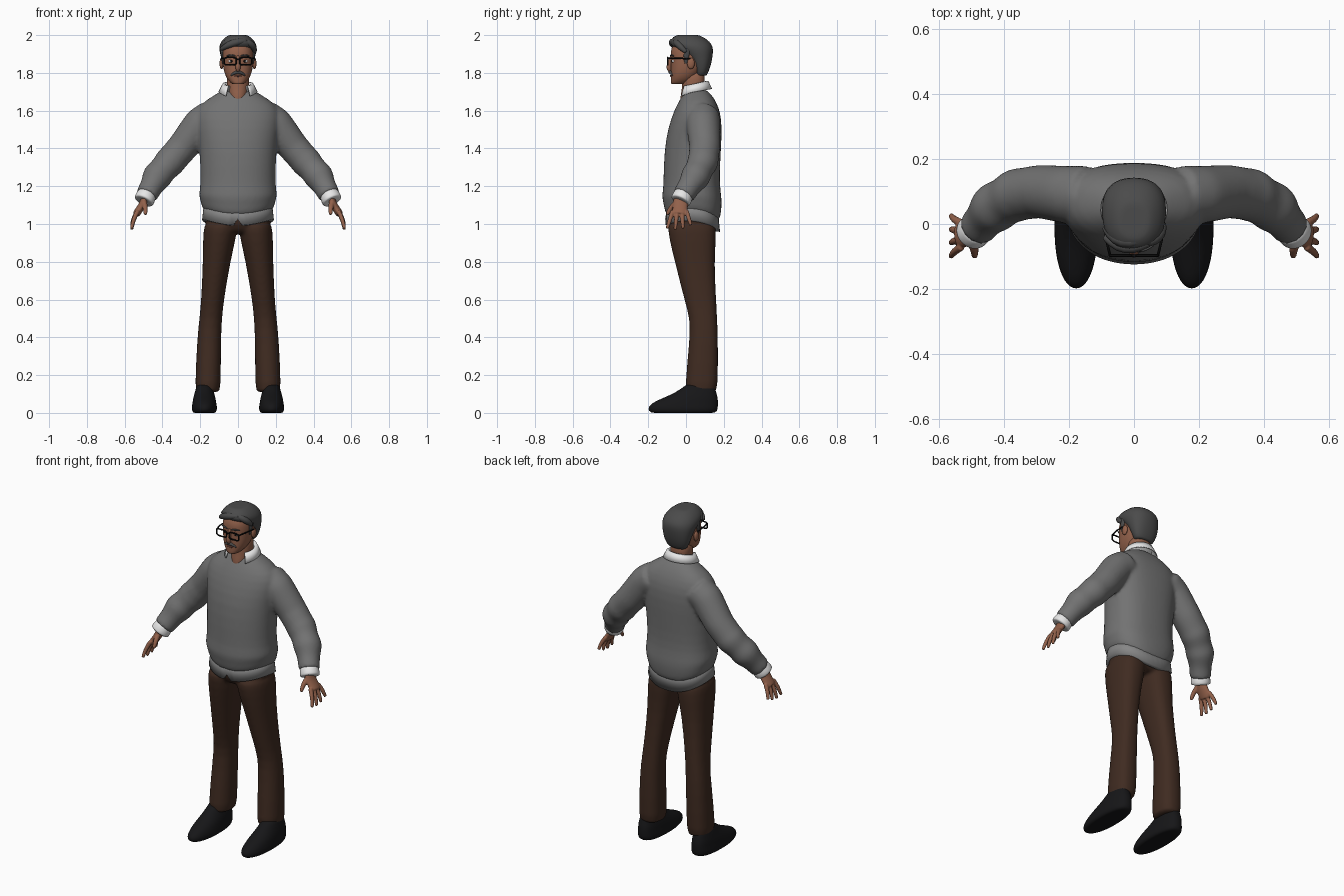
import bpy, bmesh, math
from mathutils import Vector

default_cube = bpy.data.objects.get("Cube")
if default_cube:
    bpy.data.objects.remove(default_cube)


def material(name, *rgb):
    mat = bpy.data.materials.new(name)
    mat.use_nodes = True
    mat.diffuse_color = (*rgb, 1)
    mat.node_tree.nodes["Principled BSDF"].inputs["Base Color"].default_value = (*rgb, 1)
    return mat


wool = material("grey wool", .17, .17, .17)
pale_wool = material("pale grey hem", .24, .24, .24)
white = material("white cotton", .8, .8, .8)
brown = material("brown cloth", .05, .024, .015)
skin = material("skin", .29, .12, .07)
lip = material("lips", .2, .07, .05)
grey = material("grey hair", .07, .07, .07)
black = material("black leather", .008, .008, .009)
frame = material("black frame", .004, .004, .004)


def bridge(bm, rings, closed=False):
    """Join rings of points with quads; open ends get an inset flat cap."""
    if not closed:
        def inset(ring):
            middle = sum(ring, Vector()) / len(ring)
            return [point.lerp(middle, .2) for point in ring]
        rings = [inset(rings[0]), *rings, inset(rings[-1])]
    loops = [[bm.verts.new(point) for point in ring] for ring in rings]
    pairs = list(zip(loops, loops[1:]))
    if closed:
        pairs.append((loops[-1], loops[0]))
    else:
        bm.faces.new(loops[0])
        bm.faces.new(loops[-1])
    count = len(loops[0])
    for low, high in pairs:
        for i in range(count):
            j = (i + 1) % count
            bm.faces.new((low[i], low[j], high[j], high[i]))


def circle(count):
    """Cosine and sine of evenly spaced angles."""
    angles = [math.tau * i / count for i in range(count)]
    return [(math.cos(angle), math.sin(angle)) for angle in angles]


def power(value, exponent):
    return math.copysign(abs(value) ** (2 / exponent), value)


def loft(bm, rings, centre=0, count=24, front_shape=2.1, back_shape=2.5):
    """Stack level rings given as height, half width, front y and back y."""
    outlines = []
    for height, half, front, back in rings:
        outline = []
        for cos, sin in circle(count):
            shape = back_shape if sin > 0 else front_shape
            x = centre + half * power(cos, shape)
            y = (front + back + (back - front) * power(sin, shape)) / 2
            outline.append(Vector((x, y, height)))
        outlines.append(outline)
    bridge(bm, outlines)


def tube(bm, path, radii, count=12, side=1, wide=1, up="Y", closed=False):
    """Sweep an ellipse along a path; side -1 mirrors it."""
    axis = Vector([float(up == name) for name in "XYZ"])
    points = [Vector(point) for point in path]
    last = len(points) - 1
    if not isinstance(radii, list):
        radii = [radii] * len(points)
    rings = []
    for k, point in enumerate(points):
        after = points[(k + 1) % len(points)] if closed else points[min(k + 1, last)]
        before = points[k - 1] if closed else points[max(k - 1, 0)]
        along = (after - before).normalized()
        across = along.cross(axis).normalized()
        other = along.cross(across) * wide
        ring = [point + (across * cos + other * sin) * radii[k] for cos, sin in circle(count)]
        rings.append([Vector((q.x * side, q.y, q.z)) for q in ring])
    bridge(bm, rings, closed)


def spindle(radius, count):
    """Radii that swell in the middle and taper at both ends."""
    return [radius * (.5 + .5 * math.sin(math.pi * i / (count - 1))) for i in range(count)]


def finish(name, bm, mat, subdivide=True, voxel=0):
    bmesh.ops.recalc_face_normals(bm, faces=bm.faces)
    mesh = bpy.data.meshes.new(name)
    bm.to_mesh(mesh)
    bm.free()
    mesh.materials.append(mat)
    for face in mesh.polygons:
        face.use_smooth = True
    part = bpy.data.objects.new(name, mesh)
    bpy.context.collection.objects.link(part)
    if subdivide:
        rounding = part.modifiers.new("rounding", "SUBSURF")
        rounding.levels = rounding.render_levels = 1
    if voxel:
        merge = part.modifiers.new("merge", "REMESH")
        merge.mode, merge.voxel_size, merge.use_smooth_shade = "VOXEL", voxel, True
        soften = part.modifiers.new("soften", "SMOOTH")
        soften.factor, soften.iterations = .5, 3
    return part


def make_tube(name, path, radii, mat, subdivide=True, **options):
    bm = bmesh.new()
    tube(bm, path, radii, **options)
    finish(name, bm, mat, subdivide)


def make_loft(name, rings, mat, **options):
    bm = bmesh.new()
    loft(bm, rings, **options)
    finish(name, bm, mat)


def ball(name, location, size, mat):
    bm = bmesh.new()
    bmesh.ops.create_uvsphere(bm, u_segments=16, v_segments=10, radius=1)
    bmesh.ops.scale(bm, vec=size, verts=bm.verts)
    bmesh.ops.translate(bm, vec=location, verts=bm.verts)
    finish(name, bm, mat, subdivide=False)


def droop(bm):
    """Lower the hem at the middle and the back."""
    for vert in bm.verts:
        weight = min(1, max(0, (1.16 - vert.co.z) * 10))
        vert.co.z += weight * (1.3 * vert.co.x ** 2 - .12 * vert.co.y)


SIDES = {"left": 1, "right": -1}

# Sweater: body and creased sleeves merged into one surface
bm = bmesh.new()
loft(bm, [(1.03, .19, -.11, .18), (1.1, .2, -.12, .19), (1.14, .21, -.13, .19),
          (1.2, .2, -.12, .18), (1.3, .2, -.12, .18), (1.45, .21, -.11, .19),
          (1.56, .23, -.08, .19), (1.63, .21, -.05, .17), (1.68, .13, -.02, .14),
          (1.71, .08, 0, .11)])
droop(bm)
arm = [(.14, .09, 1.57, .09), (.2, .09, 1.53, .09), (.29, .1, 1.41, .083),
       (.36, .09, 1.33, .08), (.43, .05, 1.25, .076), (.485, -.015, 1.15, .055)]
steps = 4
path, radii = [], []
for i in range(steps * (len(arm) - 1) + 1):
    k = min(i // steps, len(arm) - 2)
    x, y, z, radius = Vector(arm[k]).lerp(Vector(arm[k + 1]), i / steps - k)
    path.append((x, y, z))
    crease = .004 * math.cos(math.pi * i / 2) if k > 2 else 0
    radii.append(radius + crease)
for side in SIDES.values():
    tube(bm, path, radii, count=20, side=side)
finish("sweater", bm, wool, voxel=.01)

# Shirt hem below the sweater, notched at the front
bm = bmesh.new()
loft(bm, [(1.08, .18, -.1, .17), (.98, .19, -.11, .18)], count=48)
droop(bm)
for vert in bm.verts:
    if abs(vert.co.x) < .015 and vert.co.y < 0 and vert.co.z < 1.03:
        vert.co.z += .035
finish("shirt_hem", bm, pale_wool, subdivide=False)

# Trousers: hips and two legs merged
bm = bmesh.new()
loft(bm, [(.95, .13, -.06, .13), (.99, .18, -.1, .17), (1.08, .18, -.1, .17)])
leg = [(.11, .07, -.01, .17), (.4, .063, .02, .17), (.5, .06, .02, .165), (.6, .06, -.01, .16),
       (.8, .073, -.06, .15), (.92, .087, -.09, .16), (1, .09, -.1, .16)]
for side in SIDES.values():
    first = len(bm.verts)
    loft(bm, leg)
    # The legs spread towards the feet
    for vert in list(bm.verts)[first:]:
        vert.co.x += side * (.16 - .07 * max(0, vert.co.z - .3) ** 1.2 / .65)
finish("trousers", bm, brown, voxel=.01)

for label, side in SIDES.items():
    # Shoe
    make_loft(label + "_shoe", [(0, .06, -.19, .16), (.02, .07, -.205, .17), (.05, .063, -.19, .17),
                                (.08, .06, -.12, .17), (.11, .05, -.05, .16), (.15, .04, 0, .15)],
              black, centre=side * .178)
    # Cuff
    make_tube(label + "_cuff", [(.48, -.01, 1.165), (.49, -.02, 1.14), (.5, -.03, 1.12)],
              [.05, .055, .055], white, count=20, side=side)
    # Hand with four fingers and a thumb
    bm = bmesh.new()
    tube(bm, [(.49, -.02, 1.15), (.5, -.03, 1.11), (.52, -.03, 1.08), (.54, -.035, 1.05)],
         .021, side=side, wide=2)
    for finger in range(4):
        root = Vector((.53, .024 * finger - .07, 1.07))
        tip = Vector((.563, .042 * finger - .1, .97 + .006 * (finger - 1) ** 2))
        knuckle = root.lerp(tip, .5) + Vector((.008, 0, 0))
        tube(bm, [root, knuckle, tip], [.013, .012, .009], side=side)
    tube(bm, [(.5, -.04, 1.12), (.49, -.08, 1.09), (.49, -.1, 1.05)],
         [.018, .014, .01], side=side, up="X")
    finish(label + "_hand", bm, skin, voxel=.004)

# Neck and head
make_loft("neck", [(1.64, .04, -.03, .08), (1.68, .05, -.03, .09), (1.72, .06, -.02, .1),
                   (1.8, .06, -.02, .1)], skin)
make_loft("head", [(1.74, .03, -.08, 0), (1.76, .053, -.08, .04), (1.79, .07, -.08, .07),
                   (1.83, .08, -.08, .1), (1.88, .083, -.08, .12), (1.93, .083, -.085, .12),
                   (1.98, .05, -.04, .09)], skin, front_shape=2.4, back_shape=2.2)
make_tube("nose", [(0, -.076, 1.89), (0, -.085, 1.86), (0, -.093, 1.83), (0, -.085, 1.81)],
          [.008, .01, .016, .01], skin, up="X")
make_tube("mouth", [(-.02, -.075, 1.784), (0, -.083, 1.784), (.02, -.075, 1.784)],
          spindle(.006, 3), lip)
make_tube("moustache", [(-.036, -.068, 1.786), (-.02, -.08, 1.8), (0, -.085, 1.807),
                        (.02, -.08, 1.8), (.036, -.068, 1.786)], spindle(.01, 5), grey)

# Shirt collar: a folded strip, open at the front where its points drop
bm = bmesh.new()
section = [(.06, 1.69), (.07, 1.74), (.08, 1.74), (.1, 1.7)]
strips = []
for step in range(31):
    angle = math.radians(40 + 280 * step / 30)
    sin, cos = math.sin(angle), math.cos(angle)
    strip = [Vector((radius * sin, .045 - .9 * radius * cos, height - .015 * cos))
             for radius, height in section]
    strip[-1].z -= .02 * max(0, cos) ** 2
    strips.append([bm.verts.new(point) for point in strip])
for near, far in zip(strips, strips[1:]):
    for k in range(len(section) - 1):
        bm.faces.new((near[k], near[k + 1], far[k + 1], far[k]))
thickness = finish("collar", bm, white, subdivide=False).modifiers.new("thickness", "SOLIDIFY")
thickness.thickness, thickness.offset = .006, 0

# Hair: cap plus swept front locks
make_loft("hair_cap", [(1.785, .06, .05, .11), (1.83, .08, .04, .13), (1.88, .09, .01, .14),
                       (1.92, .1, -.04, .145), (1.95, .1, -.09, .14), (1.98, .08, -.08, .11),
                       (2, .05, -.05, .07)], grey, front_shape=2.3, back_shape=2.3)
locks = {"fringe": [(.045, -.06, 1.97), (0, -.076, 1.966), (-.05, -.07, 1.95), (-.09, -.04, 1.925)],
         "crown": [(.04, -.045, 1.98), (-.01, -.06, 1.98), (-.06, -.05, 1.965), (-.09, -.01, 1.935)],
         "side": [(.035, -.06, 1.97), (.06, -.05, 1.96), (.083, -.03, 1.94), (.09, 0, 1.91)]}
for label, path in locks.items():
    make_tube(label + "_hair_lock", path, spindle(.021, len(path)), grey)

for label, side in SIDES.items():
    # Sideburn, ear, eye and brow
    make_tube(label + "_sideburn", [(.085, .01, 1.93), (.084, 0, 1.89), (.08, 0, 1.85)],
              [.009, .008, .004], grey, side=side, wide=2)
    ball(label + "_ear", (side * .087, .026, 1.85), (.011, .02, .03), skin)
    ball(label + "_eye", (side * .035, -.062, 1.862), (.017, .014, .009), white)
    ball(label + "_iris", (side * .035, -.073, 1.862), (.007, .004, .007), frame)
    make_tube(label + "_brow", [(.014, -.083, 1.89), (.035, -.08, 1.895), (.06, -.065, 1.89)],
              spindle(.006, 3), grey, side=side)
    # Spectacle rim and temple
    rim = [(.041 + .033 * power(cos, 4), -.097, 1.862 + .02 * power(sin, 4)) for cos, sin in circle(24)]
    make_tube(label + "_rim", rim, .004, frame, False, side=side, closed=True)
    make_tube(label + "_temple", [(.074, -.095, 1.877), (.085, -.05, 1.878), (.09, .025, 1.874)],
              .004, frame, False, side=side, up="Z")
make_tube("spectacle_bridge", [(-.01, -.097, 1.87), (0, -.098, 1.873), (.01, -.097, 1.87)],
          .004, frame, False)
